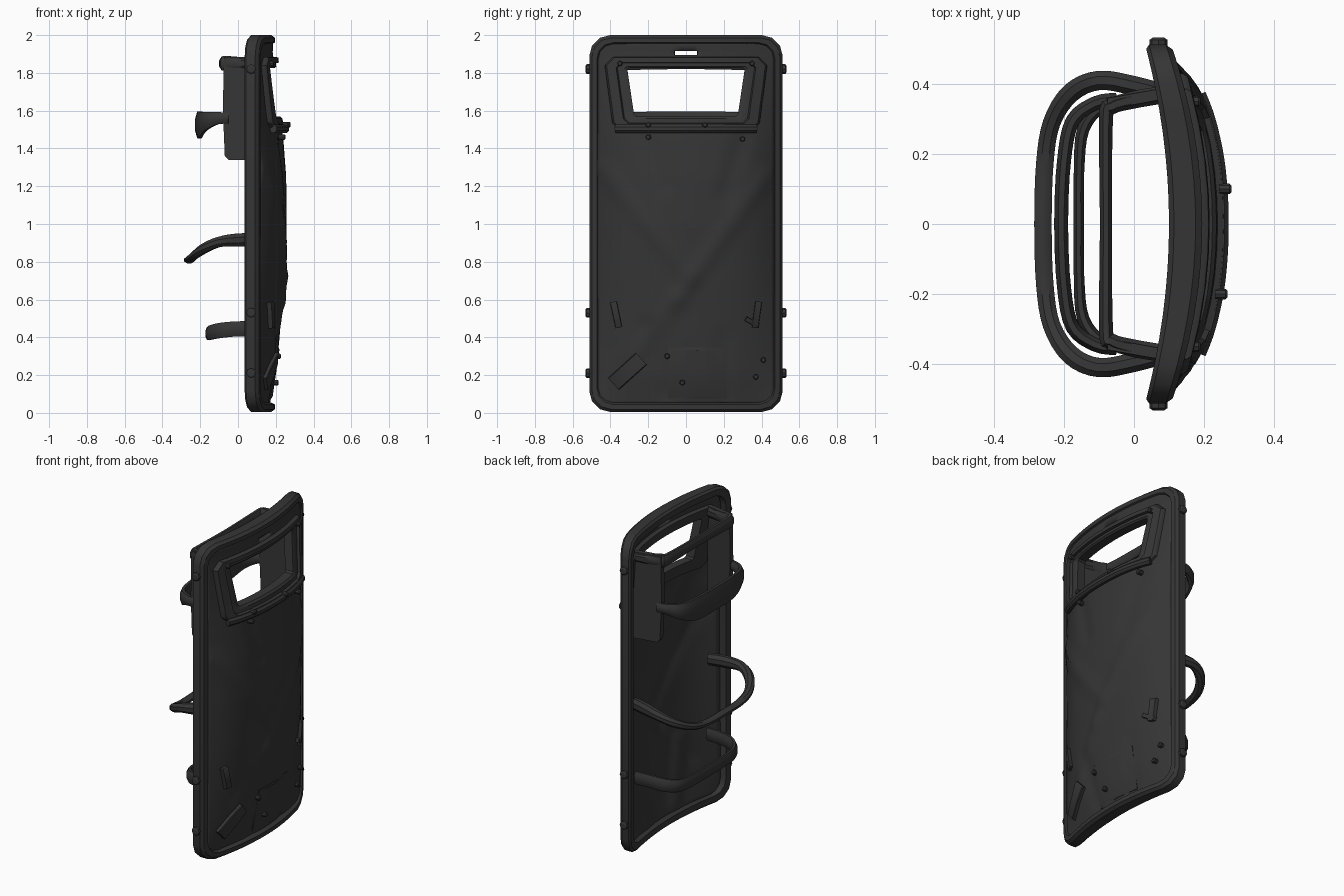
import bpy, bmesh, math
from mathutils import Vector

if "Cube" in bpy.data.objects:
    bpy.data.objects.remove(bpy.data.objects["Cube"])

mat = bpy.data.materials.new("dark_grey")
mat.diffuse_color = (0.036, 0.036, 0.036, 1)
mat.use_nodes = True
mat.node_tree.nodes["Principled BSDF"].inputs["Base Color"].default_value = mat.diffuse_color


def make(name, verts, faces, angle=35):
    me = bpy.data.meshes.new(name)
    me.from_pydata(verts, [], faces)
    bm = bmesh.new()
    bm.from_mesh(me)
    bmesh.ops.delete(bm, geom=[v for v in bm.verts if not v.link_faces], context='VERTS')
    bmesh.ops.recalc_face_normals(bm, faces=bm.faces)
    bm.to_mesh(me)
    bm.free()
    me.materials.append(mat)
    ob = bpy.data.objects.new(name, me)
    bpy.context.collection.objects.link(ob)
    bpy.ops.object.select_all(action='DESELECT')
    ob.select_set(True)
    bpy.context.view_layer.objects.active = ob
    bpy.ops.object.shade_smooth_by_angle(angle=math.radians(angle))
    return ob


def loft(name, loops, around=False, caps=False):
    """Skin equal-length closed loops; around joins the last loop to the first."""
    n, m = len(loops[0]), len(loops)
    verts = [p for lp in loops for p in lp]
    faces = [(i * n + j, i * n + (j + 1) % n, (i + 1) % m * n + (j + 1) % n, (i + 1) % m * n + j)
             for i in range(m if around else m - 1) for j in range(n)]
    if caps:
        faces += [tuple(range(n)), tuple(range((m - 1) * n, m * n))]
    return make(name, verts, faces)


def lerp_table(table, z):
    for (a, u), (b, v) in zip(table, table[1:]):
        if z <= b:
            return u + (v - u) * max(0, (z - a) / (b - a))
    return table[-1][1]


# Curved shield body: back surface, rim thickness and bulging front
BULGE = [(0.03, -0.02), (0.2, 0.015), (0.4, 0.035), (0.7, 0.058), (1.0, 0.073),
         (1.25, 0.07), (1.45, 0.055), (1.6, 0.035), (1.9, 0.0), (2.0, 0.0)]


def back(y):
    return 0.10 - 0.26 * y * y


def thick(y):
    return 0.075 + 0.02 * (1 - (y / 0.5) ** 2)


def surf(y, z):
    return back(y) + thick(y) - 0.01 + lerp_table(BULGE, z) * max(0, 1 - (abs(y) / 0.47) ** 4)


def outline(hw, z0, z1, r, segs=12):
    """Rounded rectangle in y,z with divided top and bottom edges."""
    pts = []
    for cy, cz, a0 in ((hw - r, z1 - r, 0), (r - hw, z1 - r, 90), (r - hw, z0 + r, 180), (hw - r, z0 + r, 270)):
        for k in range(4):
            a = math.radians(a0 + 30 * k)
            pts.append((cy + r * math.cos(a), cz + r * math.sin(a)))
        if a0 in (0, 180):
            s = 1 if a0 == 0 else -1
            z = z1 if a0 == 0 else z0
            pts += [(s * (hw - r) * (1 - 2 * k / segs), z) for k in range(1, segs)]
    return pts


# Rim around the whole shield: (inset, depth fraction)
rim = [(0.012, 0), (0, 0.15), (0, 0.8), (0.014, 1), (0.04, 1), (0.05, 0.8), (0.05, 0)]
loft("rim", [[(back(y) + e * thick(y), y, z) for y, z in
              outline(0.512 - d, 0.005 + d, 2 - d, 0.11 - d * 0.6)] for d, e in rim], around=True)

# Dented front panel with a window opening and a small slot
CREASES = [(-0.45, 1.3, 0.02, 0.72, 0.012), (0.42, 1.25, -0.05, 0.6, 0.014), (-0.05, 0.6, -0.28, 0.3, 0.010),
           (0.3, 1.45, 0.2, 1.15, -0.012), (-0.2, 1.45, -0.12, 1.2, -0.012), (0.2, 0.4, 0.2, 0.06, -0.008),
           (-0.2, 0.45, -0.1, 0.1, -0.014)]


def dent(y, z):
    total = 0
    for y0, z0, y1, z1, amp in CREASES:
        d = Vector((y1 - y0, z1 - z0))
        p = Vector((y - y0, z - z0))
        t = min(1, max(0, p.dot(d) / d.length_squared))
        total += amp * max(0, 1 - (p - d * t).length / 0.07)
    return total


ys = [-0.475] + [-0.45 + 0.03 * i for i in range(31)] + [0.475]
zs = [0.035 + 0.03 * i for i in range(63)] + [1.915, 1.945, 1.975]


def squeeze(z):
    e = max(0, 0.1 - z, z - 1.91) / 0.07
    return 1 - 0.13 * min(1, e) ** 2


def in_hole(y, z):
    return (abs(y) < 0.36 and 1.54 < z < 1.86) or (abs(y) < 0.06 and 1.895 < z < 1.915)


cols = len(ys)
verts = []
for z in zs:
    for y in ys:
        yy = y * squeeze(z)
        verts.append((surf(yy, z) + dent(yy, z), yy, z))
faces = [(r * cols + c, r * cols + c + 1, (r + 1) * cols + c + 1, (r + 1) * cols + c)
         for r in range(len(zs) - 1) for c in range(cols - 1)
         if not in_hole((ys[c] + ys[c + 1]) / 2, (zs[r] + zs[r + 1]) / 2)]
panel = make("front_panel", verts, faces)
if sum(p.normal.x for p in panel.data.polygons) < 0:
    panel.data.flip_normals()
sol = panel.modifiers.new("thickness", 'SOLIDIFY')
sol.thickness = 0.03
sol.offset = -1


# Stepped window frame: (blend from outer to inner outline, height above panel)
def window_loop(f, h):
    mix = lambda a, b: a + (b - a) * f
    top, bot, z0, z1, c = mix(0.43, 0.31), mix(0.39, 0.275), mix(1.49, 1.57), mix(1.885, 1.825), mix(0.045, 0.01)
    corner = [(top - c, z1), (c - top, z1), (-top, z1 - c), (-bot, z0 + c), (c - bot, z0), (bot - c, z0),
              (bot, z0 + c), (top, z1 - c)]
    pts = []
    for (ya, za), (yb, zb) in zip(corner, corner[1:] + corner[:1]):
        for k in range(8):
            pts.append((ya + (yb - ya) * k / 8, za + (zb - za) * k / 8))
    return [(surf(y, z) + h, y, z) for y, z in pts]


loft("window_frame", [window_loop(f, h) for f, h in (
    (0, -0.03), (0, 0.015), (0.08, 0.026), (0.5, 0.026), (0.56, 0.01), (0.85, 0.01), (1, 0), (1, -0.055),
    (0.1, -0.055))], around=True)


def sweep(name, half, sides=8, steps=4):
    """Mirrored bar; each half point is x, y, z, width across, height."""
    pts = [Vector(p) for p in half]
    pts += [Vector((p[0], -p[1], *p[2:])) for p in reversed(half) if p[1] > 0]
    path = []
    for i in range(len(pts) - 1):
        a, b, c, d = pts[max(0, i - 1)], pts[i], pts[i + 1], pts[min(len(pts) - 1, i + 2)]
        for k in range(steps):
            t = k / steps
            path.append(0.5 * (2 * b + (c - a) * t + (2 * a - 5 * b + 4 * c - d) * t * t
                               + (3 * b - a - 3 * c + d) * t ** 3))
    path.append(pts[-1])
    loops = []
    for i, p in enumerate(path):
        q = path[min(i + 1, len(path) - 1)] - path[max(i - 1, 0)]
        nrm = Vector((-q[1], q[0], 0)).normalized()
        tan = Vector(q[:3]).normalized()
        up = tan.cross(nrm)
        loop = []
        for k in range(sides):
            a = 2 * math.pi * (k + 0.5) / sides
            loop.append(Vector(p[:3]) + nrm * math.cos(a) * p[3] * 0.54 + up * math.sin(a) * p[4] * 0.54)
        loops.append(loop)
    return loft(name, loops, caps=True)


# Rolled lip under the window
sweep("window_lip", [(surf(y, 1.505) + 0.018, y, 1.505, 0.04, 0.045) for y in (0.37, 0.3, 0.2, 0.1, 0)])

# Grab bars on the back
sweep("upper_bar", [(0.09, 0.37, 1.85, 0.05, 0.07), (0.0, 0.355, 1.85, 0.05, 0.07), (-0.065, 0.335, 1.85, 0.045, 0.08),
                    (-0.08, 0.3, 1.85, 0.04, 0.07), (-0.08, 0, 1.85, 0.035, 0.06)])
sweep("upper_band", [(-0.05, 0.355, 1.56, 0.04, 0.06), (-0.11, 0.345, 1.56, 0.04, 0.065),
                     (-0.175, 0.295, 1.545, 0.04, 0.10), (-0.2, 0.18, 1.525, 0.04, 0.14),
                     (-0.208, 0, 1.525, 0.04, 0.14)])
sweep("arm_loop", [(0.10, 0.37, 0.915, 0.05, 0.07), (0.0, 0.395, 0.915, 0.055, 0.07), (-0.1, 0.41, 0.905, 0.055, 0.055),
                   (-0.18, 0.375, 0.87, 0.055, 0.05), (-0.235, 0.29, 0.83, 0.05, 0.04),
                   (-0.255, 0.17, 0.81, 0.05, 0.035), (-0.26, 0, 0.81, 0.05, 0.035)])
sweep("lower_handle", [(0.10, 0.36, 0.445, 0.035, 0.08), (0.0, 0.355, 0.445, 0.035, 0.08),
                       (-0.09, 0.335, 0.437, 0.035, 0.08), (-0.145, 0.27, 0.425, 0.035, 0.075),
                       (-0.157, 0.15, 0.42, 0.03, 0.07), (-0.158, 0, 0.42, 0.03, 0.07)])

# Side plates beside the window
side = [(0.1, 1.34), (-0.05, 1.34), (-0.07, 1.36), (-0.08, 1.6), (-0.075, 1.885), (0.1, 1.885)]
for s, word in ((1, "left"), (-1, "right")):
    loft(word + "_side_plate", [[(x, s * (0.357 + 0.18 * x + o), z) for x, z in side] for o in (-0.016, 0.016)], caps=True)


# Scrap patches and strips following the panel
def patch(name, y, z, w, h, deg, lift=0.014):
    a = math.radians(deg)
    loops = []
    for off, k in ((-0.02, 1), (lift - 0.004, 1), (lift, 0.9)):
        loop = []
        for u, v in ((-1, -1), (0, -1), (1, -1), (1, 1), (0, 1), (-1, 1)):
            py = y + k * (u * w * math.cos(a) - v * h * math.sin(a)) / 2
            pz = z + k * (u * w * math.sin(a) + v * h * math.cos(a)) / 2
            loop.append((surf(py, pz) + dent(py, pz) + off, py, pz))
        loops.append(loop)
    loft(name, loops, caps=True)


patch("corner_patch", -0.31, 0.22, 0.2, 0.085, 42, 0.022)
patch("lower_patch", 0.06, 0.21, 0.31, 0.27, 0, 0.008)
patch("left_strip", -0.37, 0.52, 0.035, 0.14, 12, 0.022)
patch("right_strip", 0.375, 0.52, 0.035, 0.14, -8, 0.022)
patch("right_hook", 0.35, 0.48, 0.025, 0.08, 60, 0.022)


# Bolts on the front and on the rim sides
def bolt(name, base, axis, r, length):
    u = Vector((0, 0, 1))
    v = axis.cross(u)
    loft(name, [[base + axis * length * t + (u * math.cos(k * math.pi / 4) + v * math.sin(k * math.pi / 4)) * r * s
                 for k in range(8)] for t, s in ((-1, 1), (0.7, 1), (1, 0.65))], caps=True)


for y, z, lift in ((-0.2, 1.46, 0.01), (0.3, 1.45, 0.01), (0.1, 1.525, 0.034), (-0.2, 1.525, 0.034),
                   (0.37, 0.19, 0.006), (-0.1, 0.3, 0.002), (-0.02, 0.16, 0.006), (0.35, 1.85, 0.024),
                   (-0.35, 1.85, 0.024), (0.41, 0.28, 0.004)):
    bolt("front_bolt", Vector((surf(y, z) + lift, y, z)), Vector((1, 0, 0)), 0.015, 0.018)
for s in (-1, 1):
    for z in (0.21, 0.53, 1.82):
        bolt("rim_bolt", Vector((0.07, s * 0.512, z)), Vector((0, s, 0)), 0.026, 0.02)
